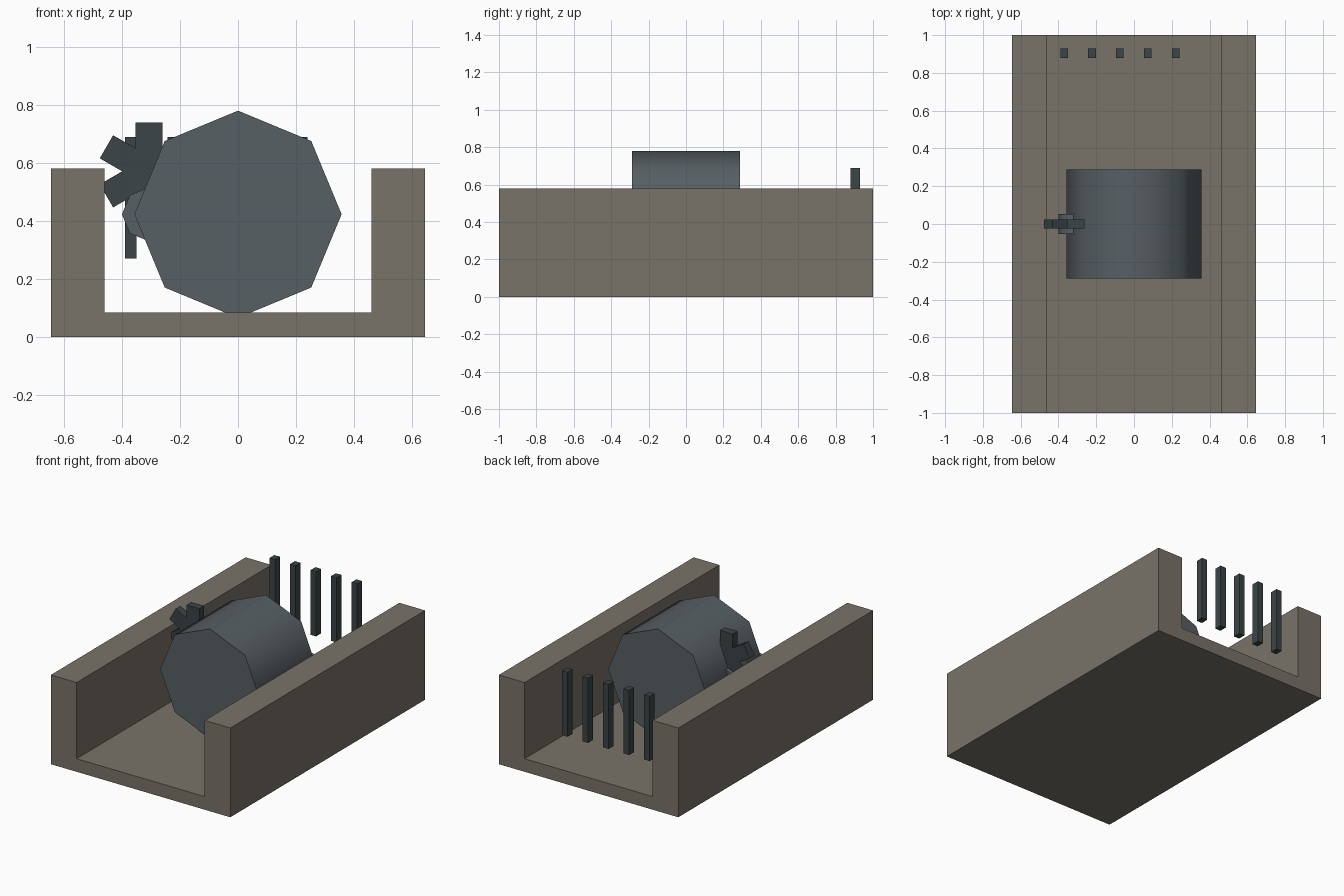
import bpy, bmesh
from math import pi, radians
from mathutils import Matrix, Vector

if "Cube" in bpy.data.objects:
    bpy.data.objects.remove(bpy.data.objects["Cube"])


def material(name, rgb):
    m = bpy.data.materials.new(name)
    m.diffuse_color = (*rgb, 1)
    m.use_nodes = True
    m.node_tree.nodes["Principled BSDF"].inputs["Base Color"].default_value = m.diffuse_color
    return m


stone = material("stone", (0.19, 0.17, 0.14))
steel = material("steel", (0.095, 0.115, 0.125))
iron = material("dark_iron", (0.043, 0.058, 0.063))


def finish(bm, name, mat):
    bmesh.ops.recalc_face_normals(bm, faces=bm.faces)
    me = bpy.data.meshes.new(name)
    bm.to_mesh(me)
    bm.free()
    me.materials.append(mat)
    ob = bpy.data.objects.new(name, me)
    bpy.context.collection.objects.link(ob)
    return ob


def add_box(bm, center, size, angle=0):
    mat = (Matrix.Translation(center) @ Matrix.Rotation(angle, 4, 'Y')
           @ Matrix.Diagonal((*size, 1)))
    bmesh.ops.create_cube(bm, size=1, matrix=mat)


def octagon_drum(name, center, radius, depth, mat):
    bm = bmesh.new()
    # vertices point straight up, down and sideways; axis along y
    bmesh.ops.create_cone(bm, cap_ends=True, segments=8, radius1=radius,
                          radius2=radius, depth=depth,
                          matrix=Matrix.Translation(center) @ Matrix.Rotation(pi / 2, 4, 'X'))
    ob = finish(bm, name, mat)
    bpy.ops.object.select_all(action='DESELECT')
    ob.select_set(True)
    bpy.context.view_layer.objects.active = ob
    bpy.ops.object.shade_smooth_by_angle(angle=radians(50))
    return ob


# U-shaped channel, extruded along y
profile = [(-0.645, 0), (0.645, 0), (0.645, 0.58), (0.46, 0.58),
           (0.46, 0.085), (-0.46, 0.085), (-0.46, 0.58), (-0.645, 0.58)]
bm = bmesh.new()
face = bm.faces.new([bm.verts.new((x, -1, z)) for x, z in profile])
ext = bmesh.ops.extrude_face_region(bm, geom=[face], use_keep_orig=True)
bmesh.ops.translate(bm, vec=Vector((0, 2, 0)),
                    verts=[g for g in ext["geom"] if isinstance(g, bmesh.types.BMVert)])
finish(bm, "channel", stone)

# Main drum and the small axle hub at its left side
octagon_drum("drum", (0, 0, 0.423), 0.357, 0.576, steel)
octagon_drum("axle_hub", (-0.307, 0, 0.423), 0.093, 0.104, steel)

# Six-armed wheel: three crossed bars
bm = bmesh.new()
for i in range(3):
    add_box(bm, (-0.307, 0, 0.571), (0.092, 0.05, 0.338), i * pi / 3)
finish(bm, "spoked_wheel", iron)

# Row of grate bars at the back
for i in range(5):
    bm = bmesh.new()
    add_box(bm, (-0.37 + i * 0.1475, 0.905, 0.48), (0.04, 0.05, 0.42))
    finish(bm, f"grate_bar_{i + 1}", iron)
